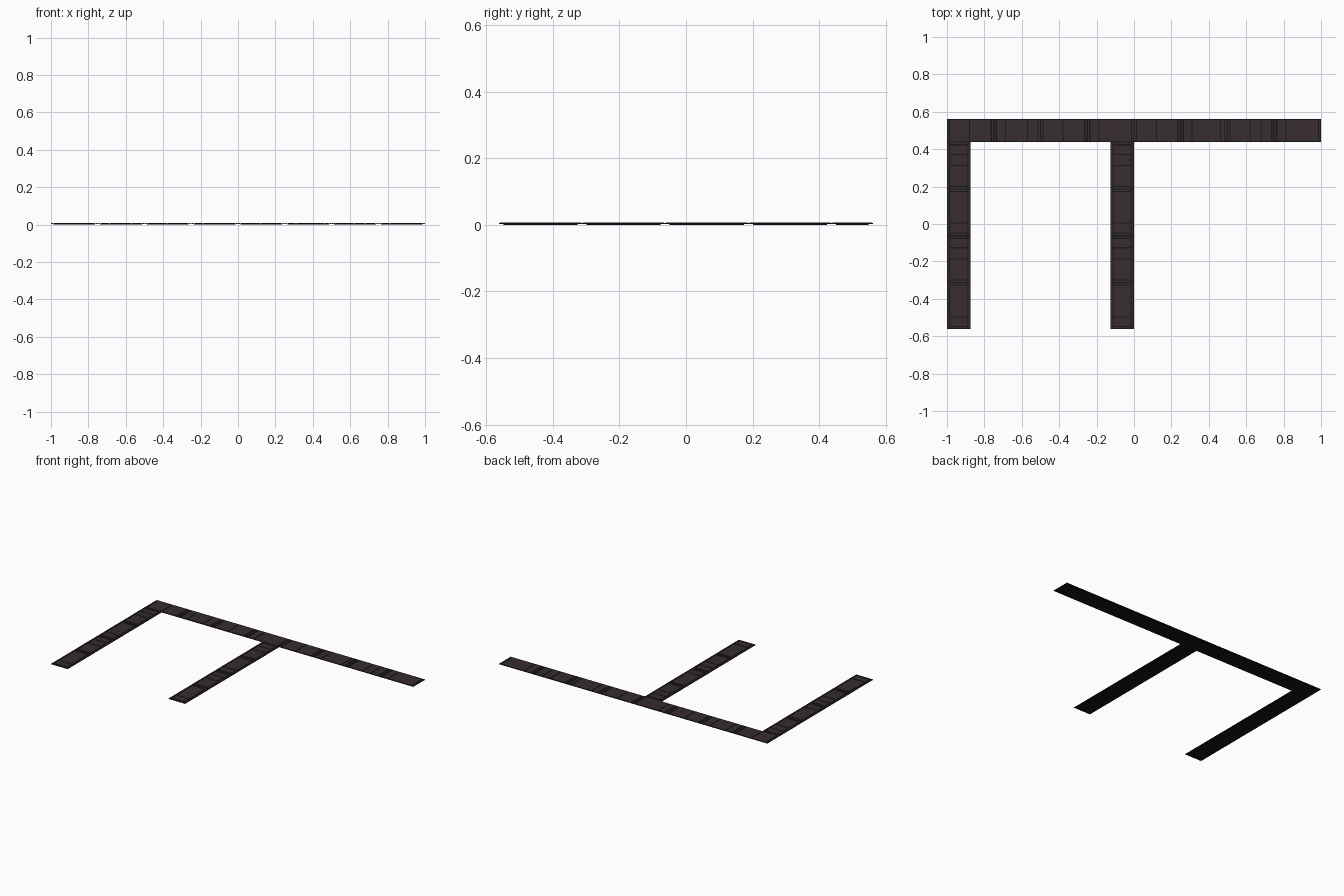
import bpy, bmesh

if "Cube" in bpy.data.objects:
    bpy.data.objects.remove(bpy.data.objects["Cube"])

def mat(name, c):
    m = bpy.data.materials.new(name)
    m.diffuse_color = (*c, 1)
    m.use_nodes = True
    m.node_tree.nodes["Principled BSDF"].inputs["Base Color"].default_value = m.diffuse_color
    return m

PANEL = mat("dark brown panel", (0.037, 0.025, 0.027))
BLACK = mat("black base", (0.009, 0.008, 0.008))

def boxes(name, rects, z0, z1, material):
    """One object holding a box for each (x0, x1, y0, y1) rectangle."""
    bm = bmesh.new()
    for x0, x1, y0, y1 in rects:
        b = [bm.verts.new((x, y, z)) for z in (z0, z1)
             for x, y in ((x0, y0), (x1, y0), (x1, y1), (x0, y1))]
        bm.faces.new(b[3::-1])
        bm.faces.new(b[4:])
        for i in range(4):
            j = (i + 1) % 4
            bm.faces.new((b[i], b[j], b[j + 4], b[i + 4]))
    me = bpy.data.meshes.new(name)
    bm.to_mesh(me)
    bm.free()
    me.materials.append(material)
    ob = bpy.data.objects.new(name, me)
    bpy.context.collection.objects.link(ob)

RIM = 0.0135    # frame width around each tile
GAP = 0.003     # half of a groove
TILE = 0.25
Z_BASE0, Z_BASE1, Z_TOP = 0.003, 0.0055, 0.0075

def spans(cuts):
    c = sorted(cuts)
    return [(a + GAP, b - GAP) for a, b in zip(c, c[1:])]

def framed_cuts(start, n, extra):
    """Tile seams, the frame lines beside them, and the plank joints."""
    cuts = list(extra)
    for i in range(n + 1):
        s = start + i * TILE
        cuts.append(s)
        if i > 0:
            cuts.append(s - RIM)
        if i < n:
            cuts.append(s + RIM)
    return cuts

# long bar across the back
Y0, Y1 = 0.4375, 0.5625
boxes("back_bar_base", [(-1, 1, Y0, Y1)], Z_BASE0, Z_BASE1, BLACK)
joints = [-.88, -.6875, -.57, -.38, -.1875, .12, .31, .463, .62, .68, .8125]
boxes("back_bar_planks",
      [(a, b, Y0 + GAP, Y1 - GAP) for a, b in spans(framed_cuts(-1, 8, joints))],
      Z_BASE1, Z_TOP, PANEL)
boxes("back_bar_underside",
      [(-1 + i * TILE + RIM, -1 + (i + 1) * TILE - RIM, Y0 + RIM, Y1 - RIM)
       for i in range(8)], 0, Z_BASE0, BLACK)

# two legs running forward
for side, x0 in (("left", -1.0), ("middle", -0.125)):
    x1, start = x0 + 0.125, -0.5625
    boxes(side + "_leg_base", [(x0, x1, start, Y0)], Z_BASE0, Z_BASE1, BLACK)
    cuts = framed_cuts(start, 4, [.372, .313, .005, -.127, -.187, -.497])
    boxes(side + "_leg_planks",
          [(x0 + RIM + GAP, x1 - RIM - GAP, a, b) for a, b in spans(cuts)],
          Z_BASE1, Z_TOP, PANEL)
    seams = spans([start + i * TILE for i in range(5)])
    boxes(side + "_leg_side_rails",
          [r for a, b in seams for r in ((x0 + GAP, x0 + RIM - GAP, a, b),
                                         (x1 - RIM + GAP, x1 - GAP, a, b))],
          Z_BASE1, Z_TOP, PANEL)
    boxes(side + "_leg_underside",
          [(x0 + RIM, x1 - RIM, start + i * TILE + RIM, start + (i + 1) * TILE - RIM)
           for i in range(4)], 0, Z_BASE0, BLACK)
